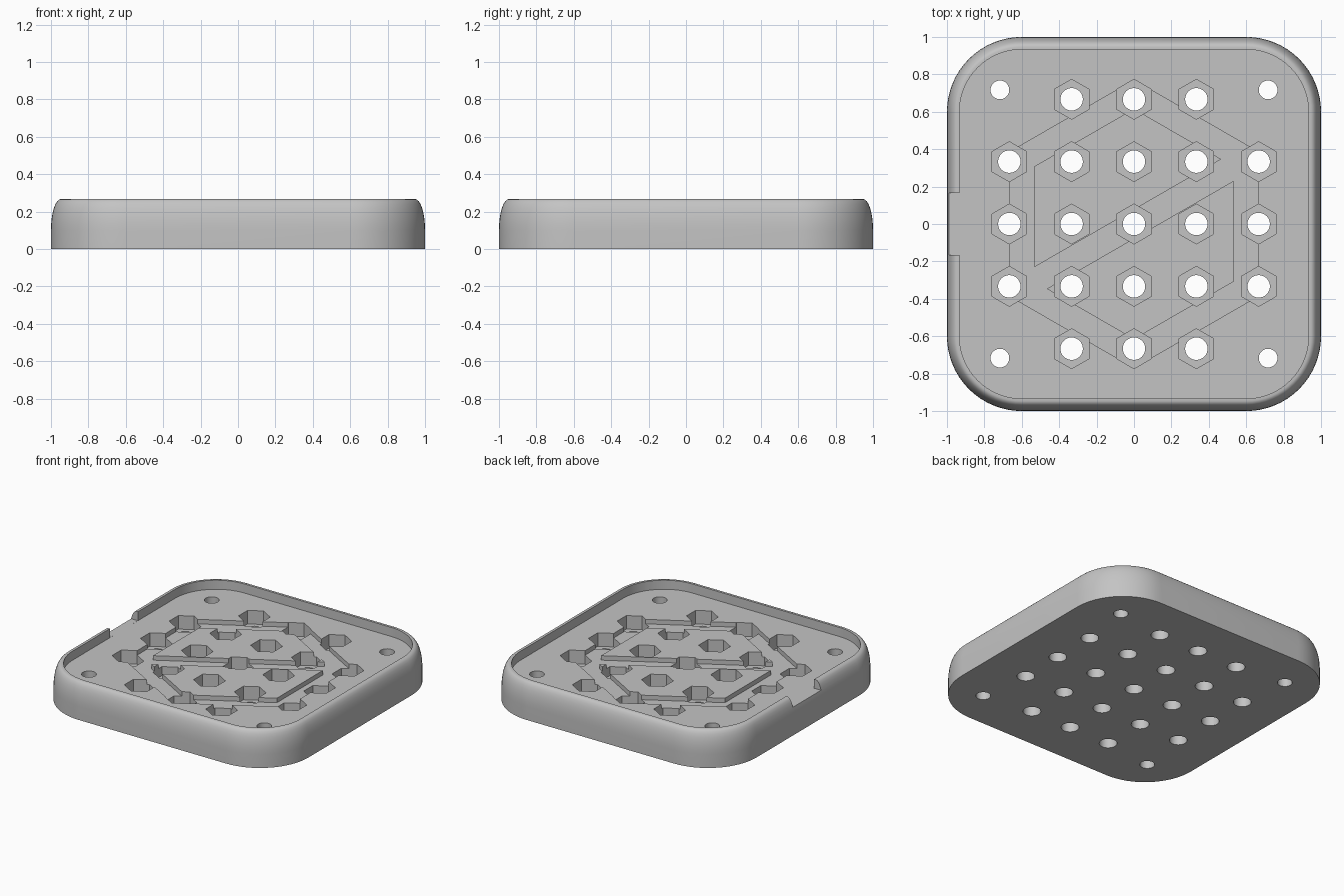
import bpy, bmesh, math

if "Cube" in bpy.data.objects:
    bpy.data.objects.remove(bpy.data.objects["Cube"])

PITCH = 1 / 3      # spacing of the hole grid
FLOOR = 0.2        # height of the tray floor
TOP = 0.267        # height of the rim

grey = bpy.data.materials.new("light grey")
grey.diffuse_color = (0.55, 0.55, 0.55, 1)
grey.use_nodes = True
grey.node_tree.nodes["Principled BSDF"].inputs["Base Color"].default_value = grey.diffuse_color


def finish(name, bm):
    bmesh.ops.recalc_face_normals(bm, faces=bm.faces)
    mesh = bpy.data.meshes.new(name)
    bm.to_mesh(mesh)
    bm.free()
    mesh.materials.append(grey)
    obj = bpy.data.objects.new(name, mesh)
    bpy.context.collection.objects.link(obj)
    return obj


def prisms(name, outlines, z0, z1):
    """One object holding an upright prism for each 2D outline."""
    bm = bmesh.new()
    for pts in outlines:
        lo = [bm.verts.new((x, y, z0)) for x, y in pts]
        hi = [bm.verts.new((x, y, z1)) for x, y in pts]
        bm.faces.new(lo[::-1])
        bm.faces.new(hi)
        for i in range(len(pts)):
            j = (i + 1) % len(pts)
            bm.faces.new((lo[i], lo[j], hi[j], hi[i]))
    return finish(name, bm)


def polygon(cx, cy, r, n):
    """Regular outline with a corner pointing to +y."""
    return [(cx + r * math.sin(-2 * math.pi * k / n), cy + r * math.cos(2 * math.pi * k / n))
            for k in range(n)]


def cut(target, cutter):
    mod = target.modifiers.new("cut", 'BOOLEAN')
    mod.operation = 'DIFFERENCE'
    mod.solver = 'EXACT'
    mod.object = cutter
    bpy.context.view_layer.objects.active = target
    bpy.ops.object.modifier_apply(modifier=mod.name)
    bpy.data.objects.remove(cutter)


def rounded_square(half, segs=16):
    r = half - 0.6
    pts = []
    for q, (sx, sy) in enumerate([(1, 1), (-1, 1), (-1, -1), (1, -1)]):
        for k in range(segs + 1):
            a = math.pi / 2 * (q + k / segs)
            pts.append((0.6 * sx + r * math.cos(a), 0.6 * sy + r * math.sin(a)))
    return pts


# Tray body: rounded square lofted up a curved outer wall, over the rim, down to the floor
profile = [(1.0, 0.0)]
for k in range(9):
    a = math.pi / 2 * k / 8
    profile.append((0.947 + 0.053 * math.cos(a), 0.1 + (TOP - 0.1) * math.sin(a)))
profile += [(0.9333, TOP), (0.9333, FLOOR)]
bm = bmesh.new()
rings = [[bm.verts.new((x, y, z)) for x, y in rounded_square(h)] for h, z in profile]
for a, b in zip(rings, rings[1:]):
    for i in range(len(a)):
        j = (i + 1) % len(a)
        bm.faces.new((a[i], a[j], b[j], b[i]))
bm.faces.new(rings[0][::-1])
bm.faces.new(rings[-1])
tray = finish("tray", bm)

# Wiring groove: hexagonal channel with a diagonal channel across the middle
c30, t30 = math.cos(math.pi / 6), math.tan(math.pi / 6)
inner = 0.5333                     # distance from centre to the flat sides of the islands
rise = 0.0667 / c30                # diagonal channel half height along y
tip = inner / c30
ax = (tip - rise) / (2 * t30)
island = [(-inner, inner * t30), (-inner, -inner * t30 + rise),
          (ax, ax * t30 + rise), (0, tip)]
islands = prisms("islands", [island, [(-x, -y) for x, y in island]], 0.1, 0.5)
groove = prisms("groove", [polygon(0, 0, 0.666 / c30, 6)], FLOOR - 0.0333, 0.4)
cut(groove, islands)
cut(tray, groove)

# Hexagonal nut pockets on a five by five grid without its corners
spots = [(i * PITCH, j * PITCH) for i in range(-2, 3) for j in range(-2, 3)
         if abs(i) + abs(j) < 4]
cut(tray, prisms("nut_pockets", [polygon(x, y, 0.1067, 6) for x, y in spots], FLOOR - 0.1, 0.4))

# Through holes under the pockets and at the four corners
holes = [polygon(x, y, 0.06, 32) for x, y in spots]
holes += [polygon(sx * 0.717, sy * 0.717, 0.05, 32) for sx in (-1, 1) for sy in (-1, 1)]
cut(tray, prisms("holes", holes, -0.1, 0.5))

# Cable notch through the left rim
w = 0.1645
cut(tray, prisms("notch", [[(-1.1, -w), (-0.9, -w), (-0.9, w), (-1.1, w)]], FLOOR + 0.0002, 0.4))

# Smooth curved walls, keep edges crisp
bpy.ops.object.select_all(action='DESELECT')
tray.select_set(True)
bpy.context.view_layer.objects.active = tray
bpy.ops.object.shade_smooth_by_angle(angle=math.radians(30))
